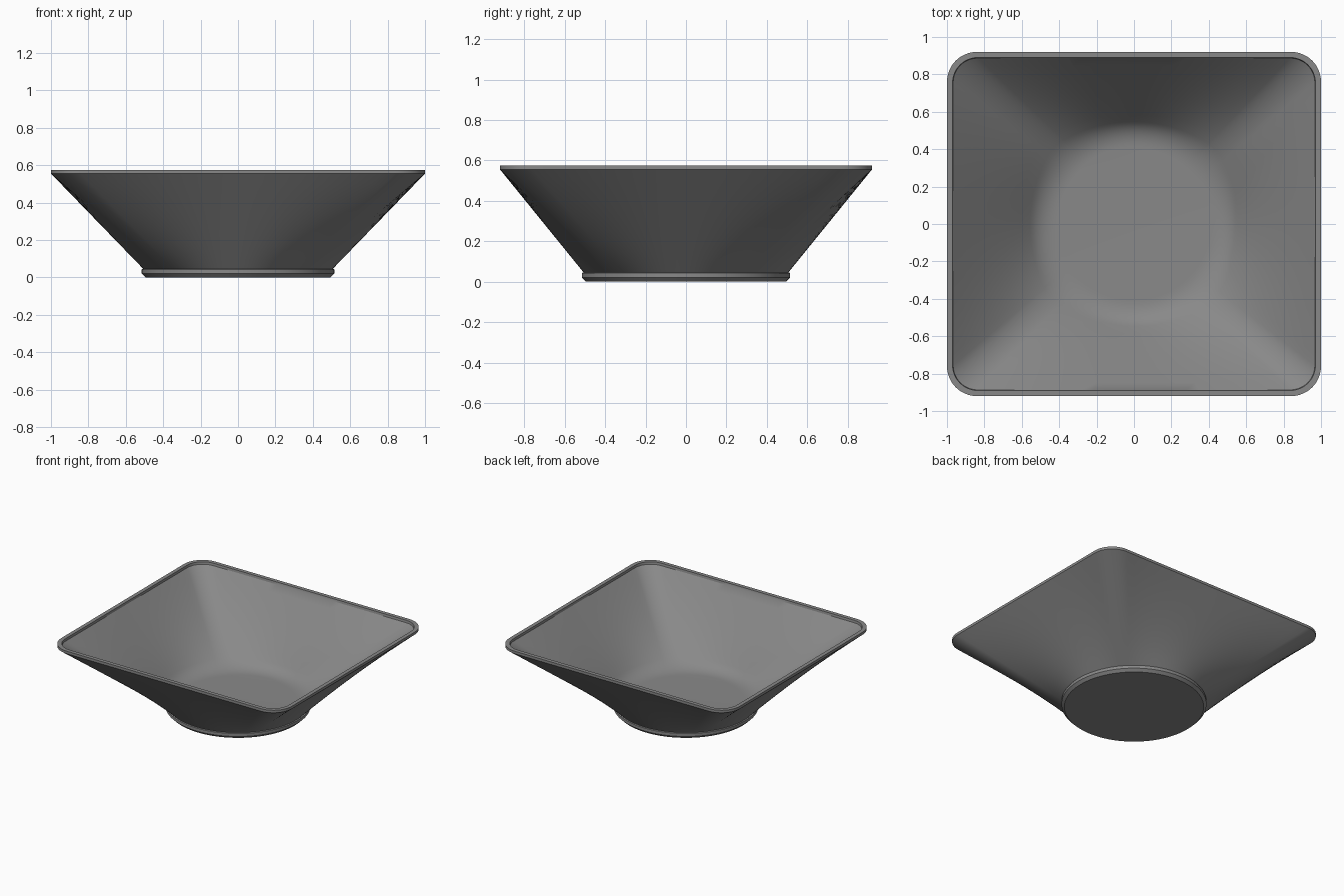
import bpy, bmesh, math
from mathutils import Vector

if "Cube" in bpy.data.objects:
    bpy.data.objects.remove(bpy.data.objects["Cube"])

SIDE, CORNER = 24, 12          # segments per straight side and per corner


def rounded_rect(hx, hy, r, z):
    """Closed ring of points, counter-clockwise from the lower right corner."""
    pts = []
    centres = [(hx - r, -hy + r), (hx - r, hy - r), (-hx + r, hy - r), (-hx + r, -hy + r)]
    for k, (cx, cy) in enumerate(centres):
        arc = []
        for i in range(CORNER + 1):
            a = math.radians(-90 + 90 * k + 90 * i / CORNER)
            arc.append(Vector((cx + r * math.cos(a), cy + r * math.sin(a), z)))
        a = math.radians(90 * k)
        nx, ny = centres[(k + 1) % 4]
        nxt = Vector((nx + r * math.cos(a), ny + r * math.sin(a), z))
        pts += arc
        pts += [arc[-1].lerp(nxt, i / SIDE) for i in range(1, SIDE)]
    return pts


def ring_angles(pts):
    """Spread circle angles by distance along the ring."""
    lengths = [(pts[(i + 1) % len(pts)] - p).length for i, p in enumerate(pts)]
    total, run, angles = sum(lengths), 0.0, []
    mid = CORNER // 2                      # middle of the first corner
    offset = sum(lengths[:mid]) / total
    for l in lengths:
        angles.append(-math.pi / 4 + 2 * math.pi * (run / total - offset))
        run += l
    return angles


def blend(a, b, t):
    return [p.lerp(q, t) for p, q in zip(a, b)]


outer_rim = rounded_rect(1.0, 0.92, 0.16, 0.555)
angles = ring_angles(outer_rim)


def circle(r, z):
    return [Vector((r * math.cos(a), r * math.sin(a), z)) for a in angles]


rings = []
# foot
rings += [circle(0.495, 0.0), circle(0.515, 0.02), circle(0.515, 0.043)]
# outer wall, from round foot to rounded rectangular rim
base = circle(0.507, 0.046)
rings += [blend(base, outer_rim, i / 10) for i in range(11)]
# rim
rings.append(rounded_rect(1.0, 0.92, 0.16, 0.575))
rings.append(rounded_rect(0.97, 0.89, 0.135, 0.575))
# inner wall
inner_rim = rounded_rect(0.967, 0.887, 0.132, 0.557)
inner_base = circle(0.5, 0.07)
rings += [blend(inner_rim, inner_base, 0.88 * i / 9) for i in range(10)]
# soft curve into the floor
start, end = rings[-1], circle(0.41, 0.07)
for i in range(1, 9):
    t = i / 8
    rings.append(blend(blend(start, inner_base, t), blend(inner_base, end, t), t))

bm = bmesh.new()
verts = [[bm.verts.new(p) for p in ring] for ring in rings]
n = len(angles)
for a, b in zip(verts, verts[1:]):
    for i in range(n):
        j = (i + 1) % n
        bm.faces.new((a[i], a[j], b[j], b[i]))
bm.faces.new(verts[0][::-1])               # underside
bm.faces.new(verts[-1])                    # inside floor
bmesh.ops.recalc_face_normals(bm, faces=bm.faces)
mesh = bpy.data.meshes.new("bowl")
bm.to_mesh(mesh)
bm.free()

bowl = bpy.data.objects.new("bowl", mesh)
bpy.context.collection.objects.link(bowl)
grey = bpy.data.materials.new("mid grey")
grey.diffuse_color = (0.25, 0.25, 0.25, 1)
grey.use_nodes = True
grey.node_tree.nodes["Principled BSDF"].inputs["Base Color"].default_value = grey.diffuse_color
mesh.materials.append(grey)
bpy.context.view_layer.objects.active = bowl
bowl.select_set(True)
bpy.ops.object.shade_smooth_by_angle(angle=math.radians(30))
